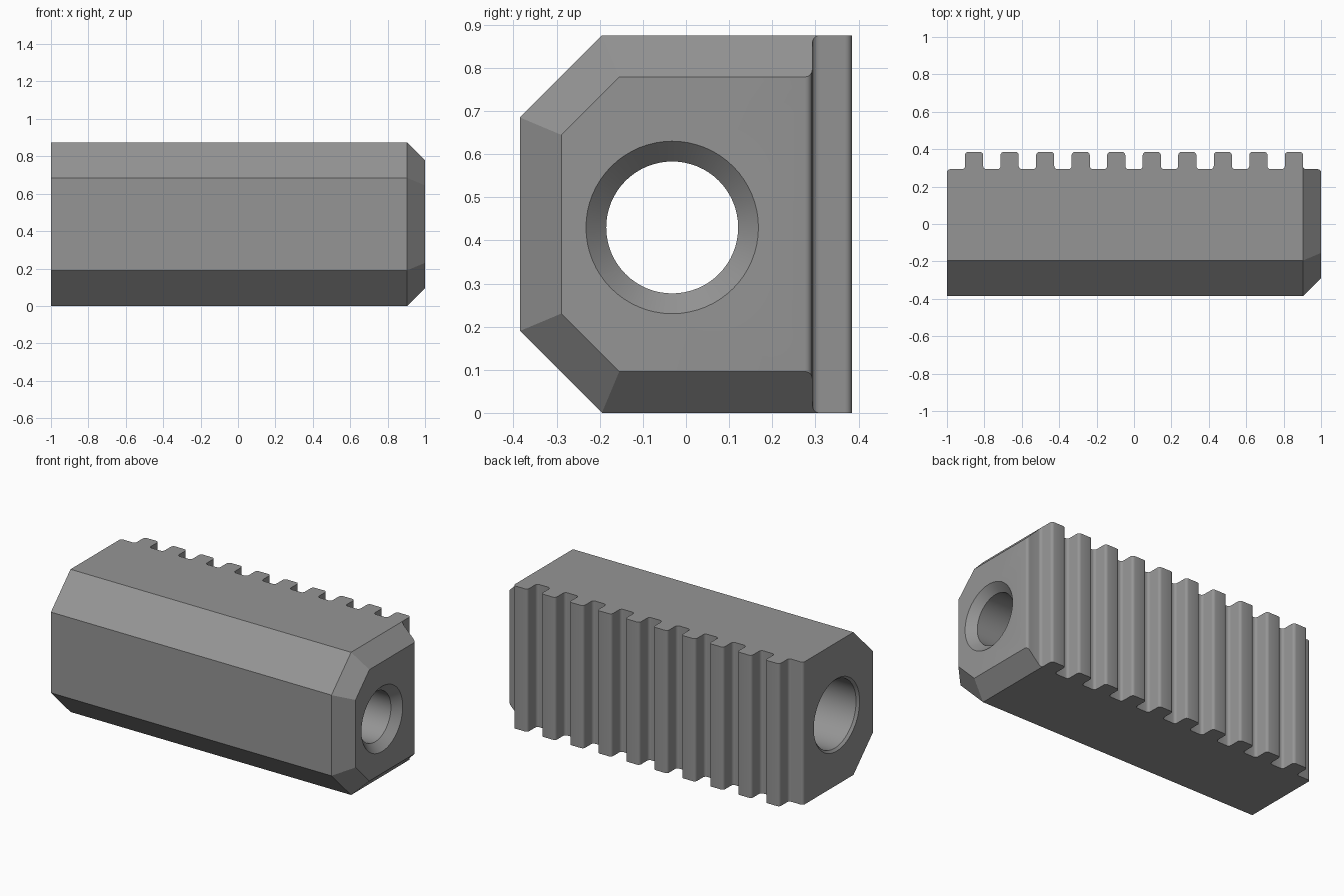
import bpy, bmesh, math

if "Cube" in bpy.data.objects:
    bpy.data.objects.remove(bpy.data.objects["Cube"])

H = 0.875            # block height
BACK, TIP = 0.293, 0.385   # groove floor and tooth crest
PITCH, TOOTH, R = 0.19, 0.097, 0.017
HOLE_Y, HOLE_Z = -0.032, 0.43

steel = bpy.data.materials.new("steel grey")
steel.diffuse_color = (0.3, 0.3, 0.3, 1)
steel.use_nodes = True
steel.node_tree.nodes["Principled BSDF"].inputs["Base Color"].default_value = steel.diffuse_color


def make_object(name, bm):
    bmesh.ops.recalc_face_normals(bm, faces=bm.faces[:])
    mesh = bpy.data.meshes.new(name)
    bm.to_mesh(mesh)
    bm.free()
    mesh.materials.append(steel)
    ob = bpy.data.objects.new(name, mesh)
    bpy.context.collection.objects.link(ob)
    return ob


def loft(name, rings, closed_ends=True):
    """Skin a list of equally sized vertex rings and cap both ends."""
    bm = bmesh.new()
    vr = [[bm.verts.new(p) for p in ring] for ring in rings]
    n = len(vr[0])
    for a, b in zip(vr, vr[1:]):
        for i in range(n):
            j = (i + 1) % n
            bm.faces.new((a[i], a[j], b[j], b[i]))
    bm.faces.new(vr[0])
    bm.faces.new(vr[-1])
    return make_object(name, bm)


def arc(cx, cy, a0, a1, steps=4):
    """Fillet points, angles in degrees."""
    return [(cx + R * math.cos(math.radians(a0 + (a1 - a0) * i / steps)),
             cy + R * math.sin(math.radians(a0 + (a1 - a0) * i / steps)))
            for i in range(steps + 1)]


# Block: octagon-like section with a bevelled right end
def section(x, inset):
    y0, y1 = -0.385 + inset, -0.195 + inset * 0.42
    c = 0.19 + inset * 0.42
    return [(x, y0, c), (x, y1, inset), (x, 0.45, inset),
            (x, 0.45, H - inset), (x, y1, H - inset), (x, y0, H - c)]


block = loft("rack_block", [section(-1, 0), section(0.904, 0), section(1, 0.096)])

# Toothed outline: rounded rack teeth along the back edge
outline = [(-1, -0.5), (1, -0.5)] + arc(1 - R, BACK - R, 0, 90)
for i in reversed(range(10)):
    c = (i - 4.5) * PITCH
    l, r = c - TOOTH / 2, c + TOOTH / 2
    outline += arc(r + R, BACK + R, 270, 180)
    outline += arc(r - R, TIP - R, 0, 90)
    outline += arc(l + R, TIP - R, 90, 180)
    outline += arc(l - R, BACK + R, 360, 270)
outline += arc(-1 + R, BACK - R, 90, 180)
teeth = loft("tooth_cutter", [[(x, y, z) for x, y in outline] for z in (-0.1, H + 0.1)])

# Stepped bore with a countersink at each end
SEG = 64
stations = [(-1.02, 0.242), (-0.986, 0.208), (0.0, 0.208), (0.0, 0.153),
            (0.953, 0.153), (1.02, 0.22)]
bore = loft("bore_cutter", [
    [(x, HOLE_Y + r * math.cos(2 * math.pi * k / SEG),
      HOLE_Z + r * math.sin(2 * math.pi * k / SEG)) for k in range(SEG)]
    for x, r in stations])

for cutter, op in ((teeth, 'INTERSECT'), (bore, 'DIFFERENCE')):
    m = block.modifiers.new(cutter.name, 'BOOLEAN')
    m.operation, m.solver, m.object = op, 'EXACT', cutter
    bpy.context.view_layer.objects.active = block
    bpy.ops.object.modifier_apply(modifier=m.name)
    bpy.data.objects.remove(cutter)

# Smooth only the fillets and the bore
block.select_set(True)
bpy.ops.object.shade_smooth_by_angle(angle=math.radians(30))
